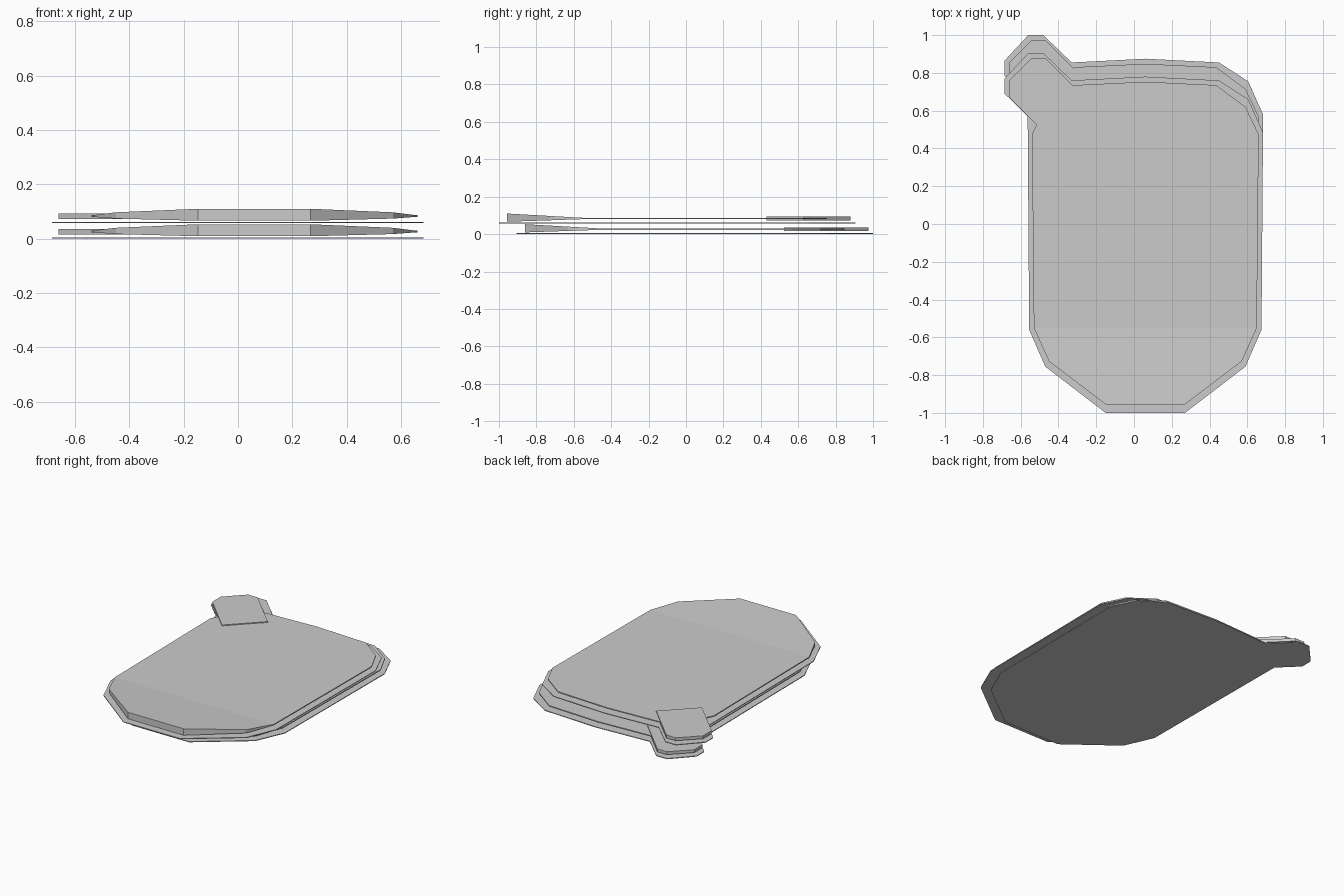
import bpy
import bmesh
from mathutils import Vector

cube = bpy.data.objects.get("Cube")
if cube:
    bpy.data.objects.remove(cube, do_unlink=True)

grey = bpy.data.materials.new("light_grey")
grey.use_nodes = True
colour = (0.6, 0.6, 0.6, 1.0)
grey.diffuse_color = colour
grey.node_tree.nodes["Principled BSDF"].inputs["Base Color"].default_value = colour

AXIS = 0.06      # mirror line of the body
CREASE = -0.55   # where the flat body starts to thicken towards the front
FRONT = -0.957


def mirror(points):
    return [(2 * AXIS - x, y) for x, y in reversed(points)]


def prism(outline, bottom, top):
    """Upright prism over an outline."""
    bm = bmesh.new()
    base = bm.faces.new([bm.verts.new((x, y, bottom)) for x, y in outline])
    new = bmesh.ops.extrude_face_region(bm, geom=[base], use_keep_orig=True)["geom"]
    for v in new:
        if isinstance(v, bmesh.types.BMVert):
            v.co.z = top
    bmesh.ops.recalc_face_normals(bm, faces=bm.faces)
    return bm


def finish(bm, name, offset):
    bmesh.ops.translate(bm, verts=bm.verts, vec=offset)
    mesh = bpy.data.meshes.new(name)
    bm.to_mesh(mesh)
    bm.free()
    mesh.materials.append(grey)
    obj = bpy.data.objects.new(name, mesh)
    bpy.context.collection.objects.link(obj)


# Outlines: right halves are listed from the front to the back
sheet_half = [(0.27, -1.0), (0.59, -0.755), (0.675, -0.56), (0.683, 0.485),
              (0.605, 0.66), (0.45, 0.76)]
sheet_tab = [(-0.48, 0.905), (-0.56, 0.905), (-0.685, 0.77), (-0.685, 0.69),
             (-0.563, 0.57)]
sheet_left = mirror(sheet_half)
sheet = sheet_half + [(AXIS, 0.78)] + sheet_left[:1] + sheet_tab + sheet_left[3:]

body_half = [(0.267, FRONT), (0.57, -0.727), (0.65, CREASE), (0.66, 0.475),
             (0.59, 0.62), (0.435, 0.735)]
body = body_half + [(AXIS, 0.753)] + mirror(body_half)

tab = [(-0.42, 0.43), (-0.22, 0.63), (-0.47, 0.88), (-0.54, 0.88),
       (-0.66, 0.76), (-0.66, 0.67)]

# Two identical layers, the upper one shifted forwards
for layer, offset in (("lower", Vector((0, 0.095, 0))),
                      ("upper", Vector((0, 0, 0.057)))):
    # Thin backing sheet
    finish(prism(sheet, 0, 0.005), layer + "_sheet", offset)

    # Body plate, thickened into a wedge at the front
    bm = prism(body, 0.023, 0.03)
    bmesh.ops.bisect_plane(bm, geom=bm.verts[:] + bm.edges[:] + bm.faces[:],
                           dist=0.0005, plane_co=(0, CREASE, 0), plane_no=(0, 1, 0))
    for v in bm.verts:
        t = max(0, (CREASE - v.co.y) / (CREASE - FRONT))
        v.co.z += 0.023 * t if v.co.z > 0.026 else -0.014 * t
    finish(bm, layer + "_body_plate", offset)

    # Corner tab with chamfered outer corners
    finish(prism(tab, 0.016, 0.036), layer + "_corner_tab", offset)
